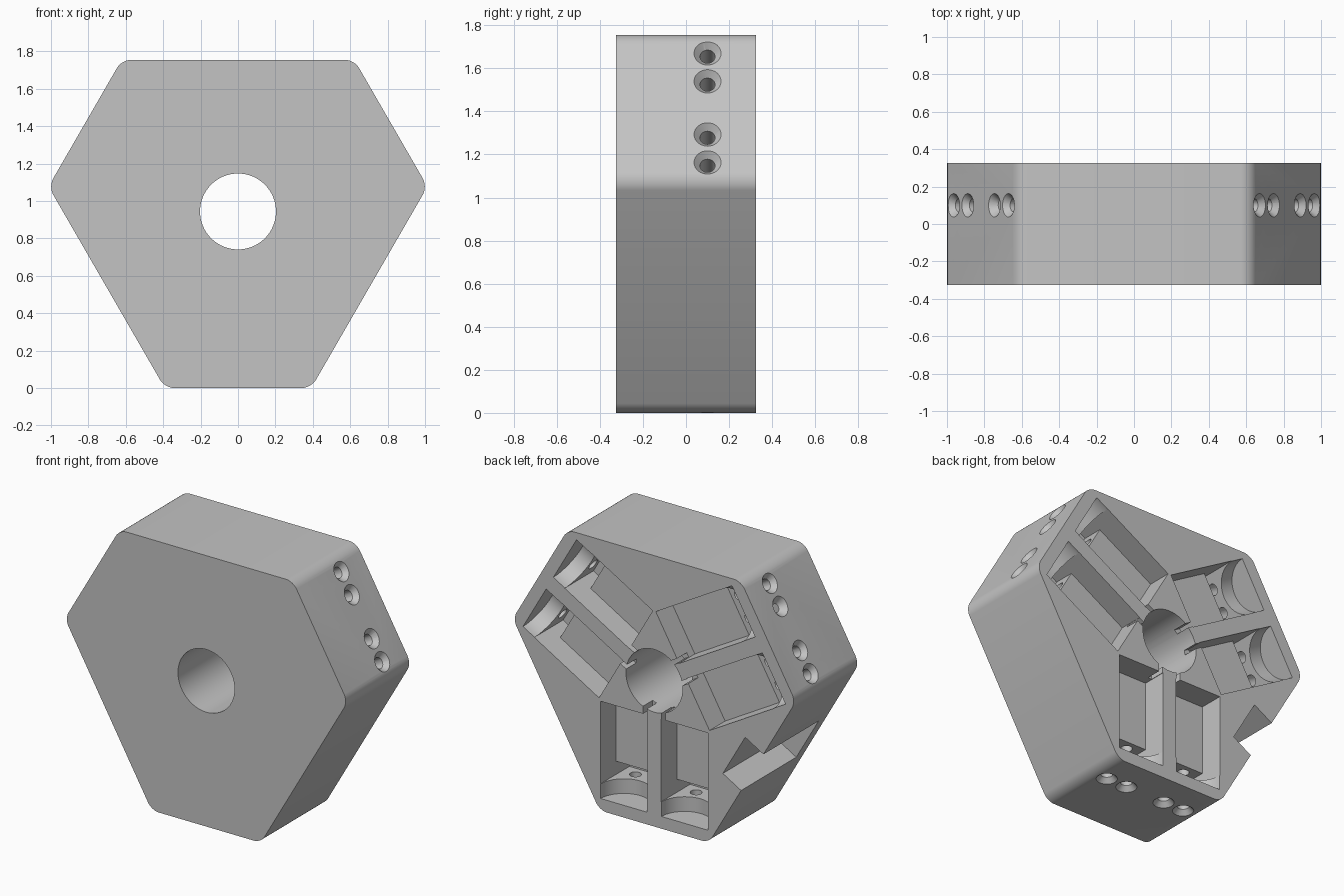
import bpy, bmesh
from math import radians, sin, cos
from mathutils import Matrix, Vector

if "Cube" in bpy.data.objects:
    bpy.data.objects.remove(bpy.data.objects["Cube"])

HUB_Z = 0.944           # height of the centre bore
HALF = 0.325            # half the thickness
SHORT, LONG = 0.944, 0.811   # centre to short sides, centre to long sides
OUT = 0.4               # cutters reach past the back face

grey = bpy.data.materials.new("plain_grey")
grey.use_nodes = True
grey.diffuse_color = (0.55, 0.55, 0.55, 1)
grey.node_tree.nodes["Principled BSDF"].inputs["Base Color"].default_value = grey.diffuse_color


def make(name, bm, matrix):
    bmesh.ops.recalc_face_normals(bm, faces=bm.faces)
    mesh = bpy.data.meshes.new(name)
    bm.to_mesh(mesh)
    bm.free()
    mesh.transform(matrix)
    mesh.materials.append(grey)
    obj = bpy.data.objects.new(name, mesh)
    bpy.context.collection.objects.link(obj)
    return obj


def prism(name, points, low, high, matrix, round_by=0):
    """Extrude an xy outline from z = low to z = high."""
    bm = bmesh.new()
    face = bm.faces.new([bm.verts.new((x, y, low)) for x, y in points])
    ext = bmesh.ops.extrude_face_region(bm, geom=[face])
    moved = [g for g in ext["geom"] if isinstance(g, bmesh.types.BMVert)]
    bmesh.ops.translate(bm, verts=moved, vec=(0, 0, high - low))
    if round_by:
        upright = [e for e in bm.edges if abs(e.verts[0].co.z - e.verts[1].co.z) > 0.1]
        bmesh.ops.bevel(bm, geom=upright, offset=round_by, segments=6,
                        profile=0.5, affect='EDGES')
    return make(name, bm, matrix)


def box(name, x0, x1, y0, y1, z0, z1, matrix):
    return prism(name, [(x0, y0), (x1, y0), (x1, y1), (x0, y1)], z0, z1, matrix)


def rod(name, x0, x1, r0, r1, y, z, matrix, sides=32):
    """Cylinder or cone lying along local x."""
    bm = bmesh.new()
    bmesh.ops.create_cone(bm, cap_ends=True, segments=sides, radius1=r0,
                          radius2=r1, depth=x1 - x0)
    lay = Matrix.Translation(((x0 + x1) / 2, y, z)) @ Matrix.Rotation(radians(90), 4, 'Y')
    return make(name, bm, matrix @ lay)


def sector(degrees):
    """Frame with x pointing out from the hub and y to the back."""
    return Matrix.Translation((0, 0, HUB_Z)) @ Matrix.Rotation(radians(-degrees), 4, 'Y')


# Body: six sides with alternating distances, rounded corners
corners = []
for i in range(6):
    a = radians(270 + 60 * i)
    d, nxt = (SHORT, LONG) if i % 2 == 0 else (LONG, SHORT)
    side = (nxt - d * 0.5) / sin(radians(60))
    corners.append((d * cos(a) - side * sin(a), d * sin(a) + side * cos(a)))
stand = Matrix.Translation((0, 0, HUB_Z)) @ Matrix.Rotation(radians(90), 4, 'X')
body = prism("hexagonal_body", corners, -HALF, HALF, stand, round_by=0.05)

cutters = []

# Centre bore
turn = Matrix.Translation((0, 0, HUB_Z)) @ Matrix.Rotation(radians(90), 4, 'Z')
cutters.append(rod("centre_bore", -0.5, 0.5, 0.203, 0.203, 0, 0, turn, 64))

# Three pairs of bays, each opening to the back
bay = [(0.235, OUT), (0.235, 0.165), (0.685, 0.165), (0.685, 0.03), (0.77, 0.03), (0.77, OUT)]
for degrees in (270, 30, 150):
    frame = sector(degrees)
    for s in (-1, 1):
        mid = s * 0.2175
        cutters.append(prism("bay", bay, mid - 0.1675, mid + 0.1675, frame))
        # Half-round cradle at the outer end
        cutters.append(rod("cradle", 0.75, 0.865, 0.166, 0.166, HALF, mid, frame, 48))
        # Wire slot into the bore
        cutters.append(box("wire_slot", 0.15, 0.26, 0.225, OUT,
                           s * 0.067 - 0.014, s * 0.067 + 0.014, frame))
        # Countersunk screw holes from the outer face
        for off in (-0.075, 0.075):
            cutters.append(rod("screw_hole", 0.55, 1.0, 0.035, 0.035, 0.1, mid + off, frame))
            cutters.append(rod("countersink", 0.905, 0.965, 0.027, 0.082, 0.1, mid + off, frame))

# Channel in one lower long side, closed at the front
cutters.append(box("side_channel", 0.66, 1.0, -0.24, OUT, -0.16, 0.16, sector(210)))

# Cut everything out of the body
bpy.ops.object.select_all(action='DESELECT')
body.select_set(True)
bpy.context.view_layer.objects.active = body
for cutter in cutters:
    cutter.hide_render = True
    mod = body.modifiers.new("cut", 'BOOLEAN')
    mod.operation = 'DIFFERENCE'
    mod.solver = 'EXACT'
    mod.object = cutter
    bpy.ops.object.modifier_apply(modifier=mod.name)
    bpy.data.objects.remove(cutter)

bpy.ops.object.shade_smooth_by_angle(angle=radians(30))
